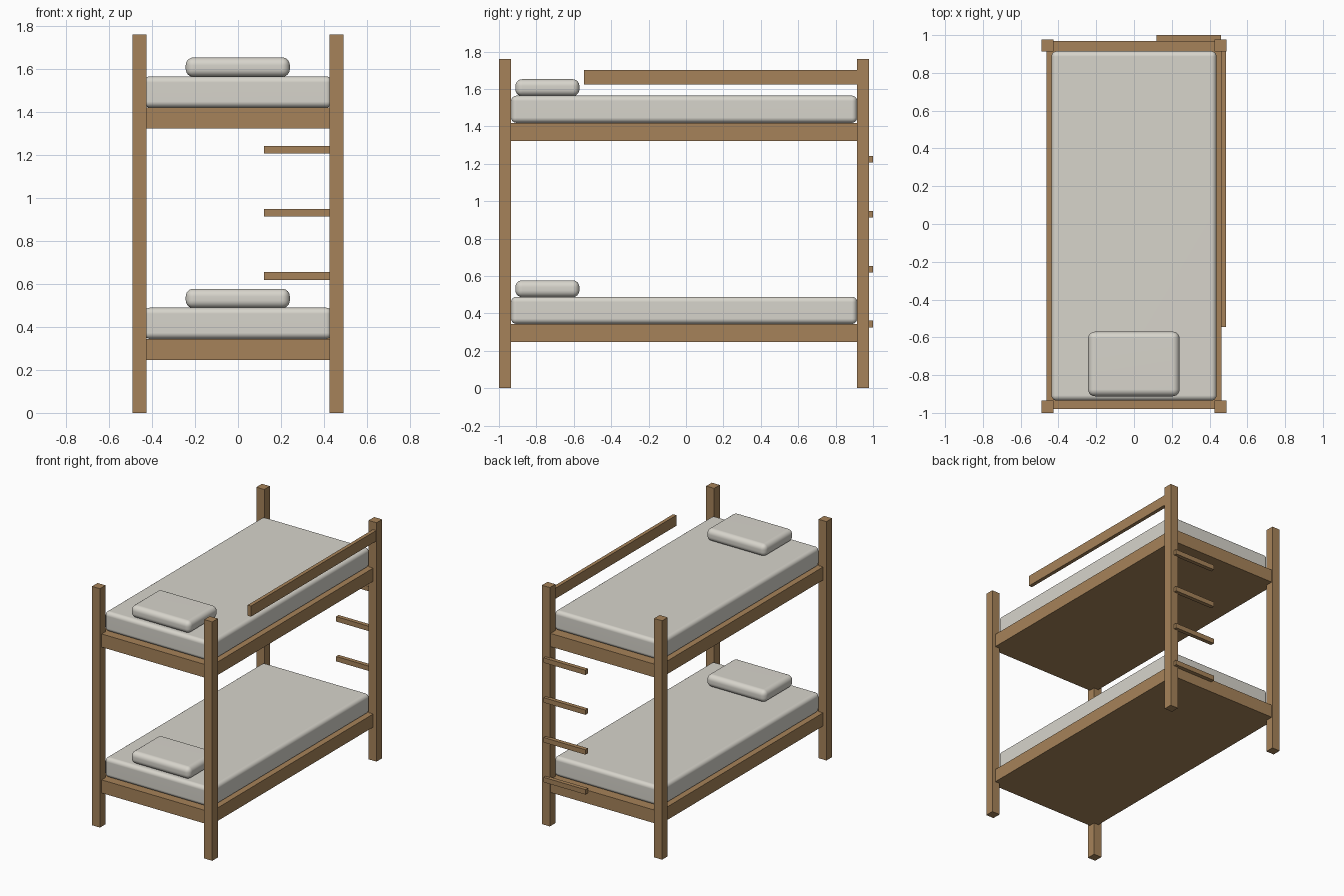
import bpy
import bmesh
from mathutils import Vector

cube = bpy.data.objects.get("Cube")
if cube:
    bpy.data.objects.remove(cube, do_unlink=True)


def make_material(name, color):
    mat = bpy.data.materials.new(name)
    mat.use_nodes = True
    mat.diffuse_color = color
    bsdf = next(n for n in mat.node_tree.nodes if n.type == 'BSDF_PRINCIPLED')
    bsdf.inputs["Base Color"].default_value = color
    return mat


wood = make_material("warm_wood", (0.38, 0.225, 0.1, 1))
fabric = make_material("off_white_fabric", (0.68, 0.66, 0.60, 1))


def box(name, x, y, z, mat, radius=0):
    """Box from (min, max) ranges, with optional soft rounded edges."""
    low, high = (Vector(p) for p in zip(x, y, z))
    size, centre = high - low, (low + high) / 2
    bm = bmesh.new()
    bmesh.ops.create_cube(bm, size=1)
    for v in bm.verts:
        v.co = v.co * size
    mesh = bpy.data.meshes.new(name)
    bm.to_mesh(mesh)
    bm.free()
    mesh.materials.append(mat)
    obj = bpy.data.objects.new(name, mesh)
    obj.location = centre
    bpy.context.collection.objects.link(obj)
    if radius:
        bevel = obj.modifiers.new("soft_edges", 'BEVEL')
        bevel.width = radius
        bevel.segments = 6
        mesh.shade_smooth()
        normals = obj.modifiers.new("flat_panels", 'WEIGHTED_NORMAL')
        normals.keep_sharp = True
    return obj


# Corner posts
for end, y in (("front", (-1, -0.935)), ("back", (0.913, 0.978))):
    box(end + "_left_post", (0.425, 0.49), y, (0, 1.76), wood)
    box(end + "_right_post", (-0.49, -0.425), y, (0, 1.76), wood)

# Two bunks: solid base, mattress and pillow
for level, z in (("lower", 0.247), ("upper", 1.322)):
    top = z + 0.097
    box(level + "_bed_base", (-0.463, 0.463), (-0.98, 0.97), (z, top), wood)
    box(level + "_mattress", (-0.437, 0.437), (-0.935, 0.915),
        (top, top + 0.145), fabric, 0.028)
    box(level + "_pillow", (-0.243, 0.241), (-0.912, -0.57),
        (top + 0.143, top + 0.233), fabric, 0.036)

# Guard rail along the upper bunk
box("guard_rail", (0.46, 0.487), (-0.545, 0.93), (1.624, 1.702), wood)

# Ladder rungs fixed behind the back left post
for i in range(4):
    z = 0.325 + i * 0.2935
    box(f"ladder_rung_{i + 1}", (0.12, 0.46), (0.97, 1.0), (z, z + 0.036), wood)
